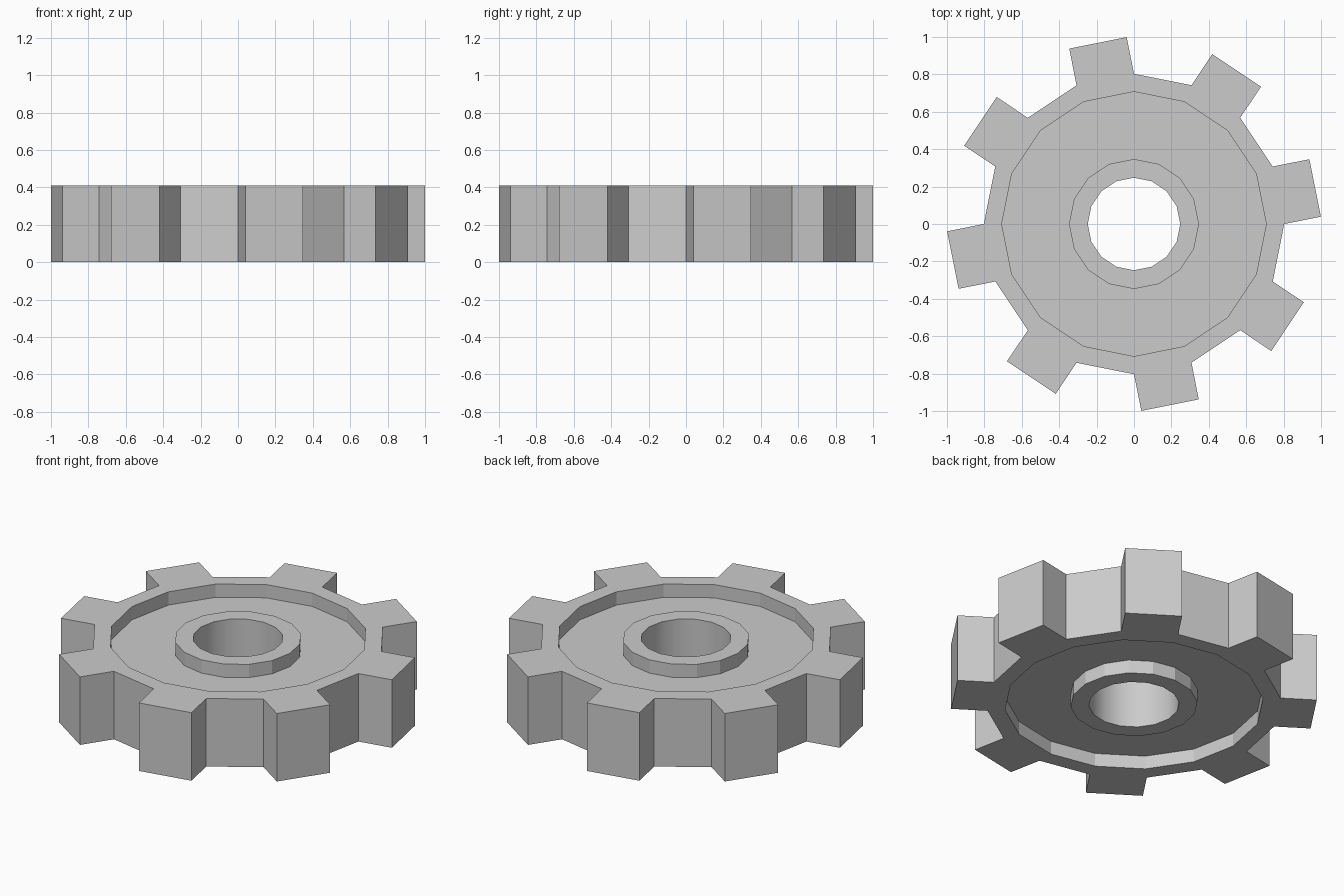
import bpy
import bmesh
import math

if "Cube" in bpy.data.objects:
    bpy.data.objects.remove(bpy.data.objects["Cube"], do_unlink=True)

SIDES = 16
HEIGHT = 0.41
RECESS = 0.08
BORE_R, HUB_R, RIM_R, ROOT_R = 0.247, 0.347, 0.707, 0.803
TOOTH = 0.2

grey = bpy.data.materials.new("plain grey")
grey.use_nodes = True
colour = (0.6, 0.6, 0.6, 1)
grey.diffuse_color = colour
grey.node_tree.nodes["Principled BSDF"].inputs["Base Color"].default_value = colour

# Closed cross-section: upper half, then the lower half mirrored
upper = [(BORE_R, HEIGHT), (HUB_R, HEIGHT), (HUB_R, HEIGHT - RECESS),
         (RIM_R, HEIGHT - RECESS), (RIM_R, HEIGHT), (ROOT_R, HEIGHT)]
profile = upper + [(r, HEIGHT - z) for r, z in reversed(upper)]

# Wheel body: the section turned around z
bm = bmesh.new()
rings = []
for i in range(SIDES):
    a = math.tau * i / SIDES
    rings.append([bm.verts.new((r * math.cos(a), r * math.sin(a), z)) for r, z in profile])

bore_faces, outer_faces = [], []
count = len(profile)
for i in range(SIDES):
    here, after = rings[i], rings[(i + 1) % SIDES]
    for j in range(count):
        k = (j + 1) % count
        face = bm.faces.new((here[j], here[k], after[k], after[j]))
        if j == len(upper) - 1:
            outer_faces.append(face)
        elif j == count - 1:
            bore_faces.append(face)
bmesh.ops.recalc_face_normals(bm, faces=bm.faces)

# Rounded bore with crisp rims
for face in bore_faces:
    face.smooth = True
    for edge in face.edges:
        if abs(edge.verts[0].co.z - edge.verts[1].co.z) < 0.01:
            edge.smooth = False

# Teeth: every second outer face pushed straight out
teeth = bmesh.ops.extrude_discrete_faces(bm, faces=outer_faces[::2])["faces"]
for face in teeth:
    face.normal_update()
    bmesh.ops.translate(bm, verts=face.verts, vec=face.normal * TOOTH)
bmesh.ops.recalc_face_normals(bm, faces=bm.faces)

mesh = bpy.data.meshes.new("gear_wheel")
bm.to_mesh(mesh)
bm.free()
mesh.materials.append(grey)
gear = bpy.data.objects.new("gear_wheel", mesh)
bpy.context.collection.objects.link(gear)
